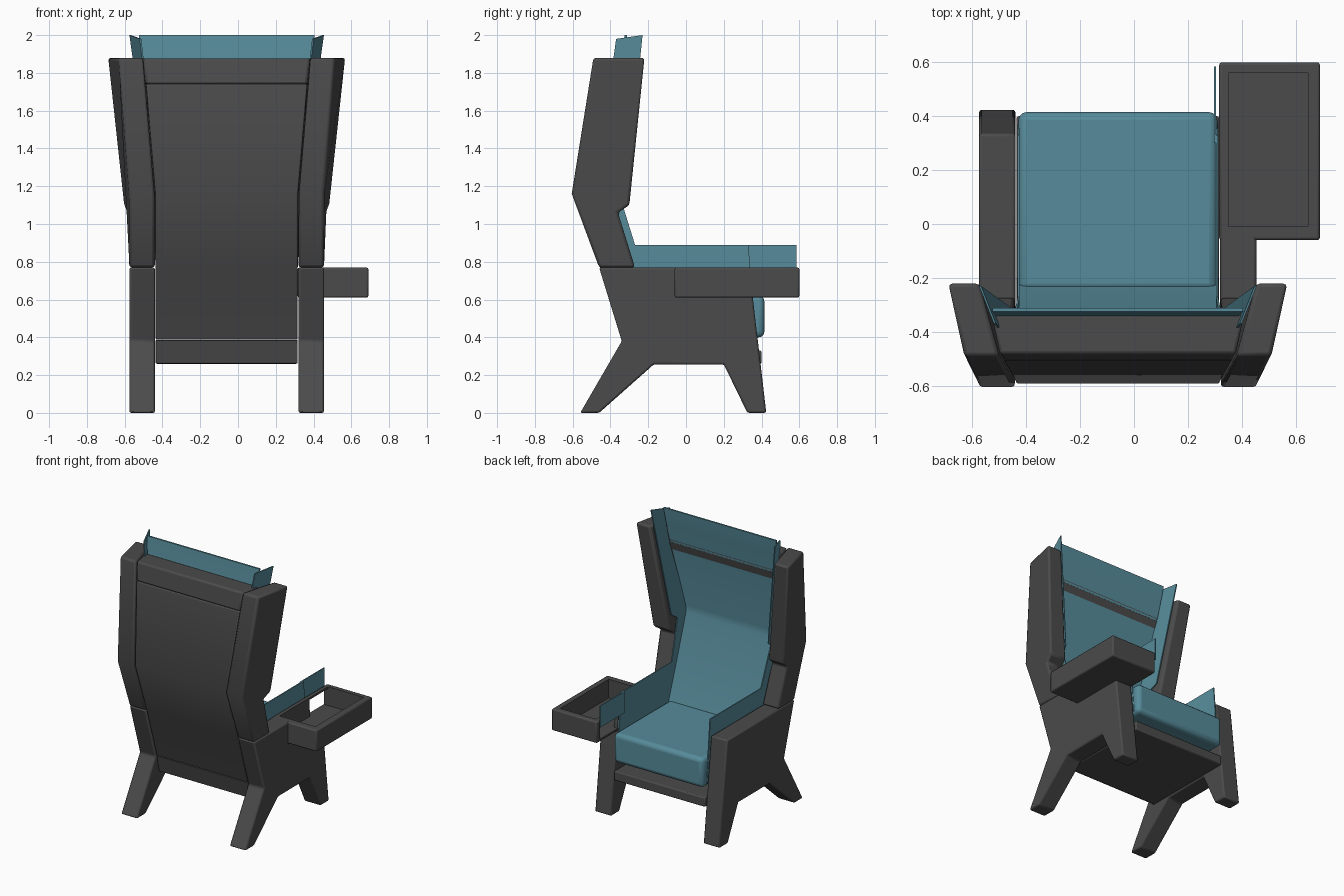
import bpy
import bmesh
import math

cube = bpy.data.objects.get("Cube")
if cube:
    bpy.data.objects.remove(cube)

MID = -0.06  # centre line of the chair; the tray makes it off centre


def material(name, rgb):
    m = bpy.data.materials.new(name)
    m.use_nodes = True
    m.diffuse_color = (*rgb, 1)
    m.node_tree.nodes["Principled BSDF"].inputs["Base Color"].default_value = (*rgb, 1)
    return m


DARK = material("charcoal shell", (0.07, 0.07, 0.07))
TEAL = material("teal upholstery", (0.095, 0.26, 0.325))


def loft(name, side_a, side_b, mat, bevel=0.0, segments=2):
    """Closed solid between two matching outlines of (x, y, z) points."""
    bm = bmesh.new()
    a = [bm.verts.new(p) for p in side_a]
    b = [bm.verts.new(p) for p in side_b]
    bm.faces.new(a)
    bm.faces.new(b[::-1])
    n = len(a)
    for i in range(n):
        j = (i + 1) % n
        bm.faces.new((a[j], a[i], b[i], b[j]))
    bmesh.ops.recalc_face_normals(bm, faces=bm.faces)
    me = bpy.data.meshes.new(name)
    bm.to_mesh(me)
    bm.free()
    ob = bpy.data.objects.new(name, me)
    bpy.context.collection.objects.link(ob)
    me.materials.append(mat)
    if bevel:
        mod = ob.modifiers.new("soft edges", 'BEVEL')
        mod.width = bevel
        mod.segments = segments
        mod.limit_method = 'ANGLE'
        mod.angle_limit = math.radians(35)
    return ob


def box(name, lo, hi, mat, bevel=0.0, segments=2):
    (x0, y0, z0), (x1, y1, z1) = lo, hi
    ring = [(y0, z0), (y1, z0), (y1, z1), (y0, z1)]
    return loft(name, [(x0, *p) for p in ring], [(x1, *p) for p in ring],
                mat, bevel, segments)


def cut(target, cutter):
    mod = target.modifiers.new("cut", 'BOOLEAN')
    mod.object = cutter
    mod.solver = 'EXACT'


def centred(name, outline, mat, bevel=0.0):
    """Solid across the chair; outline holds (half width, y, z)."""
    return loft(name, [(MID - w, y, z) for w, y, z in outline],
                [(MID + w, y, z) for w, y, z in outline], mat, bevel)


# Side frame with splayed legs: (y, z)
FRAME = [(-0.46, 0.77), (-0.34, 0.38), (-0.56, 0), (-0.46, 0), (-0.17, 0.257),
         (0.2, 0.257), (0.325, 0), (0.425, 0), (0.335, 0.77)]
# Flared wing: (y, z, inner half width, outer half width)
WING = [(-0.46, 0.77, 0.38, 0.515), (-0.605, 1.16, 0.38, 0.515),
        (-0.49, 1.88, 0.44, 0.57), (-0.22, 1.88, 0.515, 0.63),
        (-0.3, 1.1, 0.41, 0.545), (-0.36, 1.06, 0.395, 0.53),
        (-0.27, 0.77, 0.38, 0.515)]
# Lining of wing and armrest: (half width, y, z)
LINING = [(0.46, -0.37, 1.98), (0.515, -0.23, 2.0), (0.405, -0.31, 1.22),
          (0.39, -0.36, 1.18), (0.372, -0.27, 0.89), (0.372, 0.33, 0.89),
          (0.372, 0.37, 0.42), (0.372, -0.2, 0.42), (0.372, -0.32, 0.8),
          (0.376, -0.47, 1.25)]

frames = {}
for side, s in (("right", -1), ("left", 1)):
    frames[s] = loft(side + "_leg_frame", [(MID + s * 0.38, *p) for p in FRAME],
                     [(MID + s * 0.515, *p) for p in FRAME], DARK, 0.01)
    loft(side + "_wing", [(MID + s * i, y, z) for y, z, i, o in WING],
         [(MID + s * o, y, z) for y, z, i, o in WING], DARK, 0.014)
    loft(side + "_wing_lining", [(MID + s * w, y, z) for w, y, z in LINING],
         [(MID + s * (w - 0.008), y, z) for w, y, z in LINING], TEAL)

# Back shell in three panels with a seam between them
BACK_W = 0.376
centred("back_shell", [(BACK_W, -0.335, 0.388), (BACK_W, -0.455, 0.77),
                       (BACK_W, -0.592, 1.16), (0.425, -0.505, 1.74),
                       (0.45, -0.35, 1.74), (BACK_W, -0.465, 1.2),
                       (BACK_W, -0.25, 0.62), (BACK_W, -0.2, 0.388)], DARK, 0.006)
centred("head_panel", [(0.425, -0.505, 1.741), (0.438, -0.483, 1.876),
                       (0.47, -0.335, 1.876), (0.45, -0.35, 1.741)], DARK, 0.012)
centred("lower_back_panel", [(BACK_W, -0.335, 0.386), (BACK_W, -0.31, 0.262),
                             (BACK_W, -0.2, 0.262), (BACK_W, -0.2, 0.386)], DARK, 0.004)
box("seat_base", (MID - BACK_W, -0.3, 0.26), (MID + BACK_W, 0.4, 0.33), DARK, 0.008)

# Upholstered back, rising above the shell
centred("back_lining", [(0.367, -0.225, 0.6), (0.372, -0.44, 1.2), (0.374, -0.444, 1.25),
                        (0.45, -0.325, 1.88), (0.465, -0.312, 2.0),
                        (0.465, -0.325, 2.0), (0.45, -0.34, 1.88),
                        (0.374, -0.46, 1.25), (0.372, -0.455, 1.2),
                        (0.367, -0.24, 0.6)], TEAL)
box("seat_cushion", (MID - 0.369, -0.25, 0.4), (MID + 0.369, 0.415, 0.62), TEAL, 0.03, 3)

# Side tray with a sunken pan running into the armrest
tray = box("side_tray", (0.316, -0.06, 0.61), (0.69, 0.6, 0.77), DARK, 0.01)
pan = box("pan_cutter", (0.35, -0.01, 0.63), (0.645, 0.56, 0.9), DARK)
slot = box("slot_cutter", (0.3, 0.345, 0.63), (0.4, 0.56, 0.755), DARK)
for cutter in (pan, slot):
    cutter.hide_render = True
    cutter.hide_viewport = True
    cut(tray, cutter)
cut(frames[1], pan)
box("tray_lining", (0.297, 0.3, 0.73), (0.304, 0.585, 0.89), TEAL)

# Smooth shading with sharp creases
bpy.ops.object.select_all(action='DESELECT')
for ob in bpy.context.collection.objects:
    if ob.type == 'MESH' and not ob.hide_render:
        ob.select_set(True)
        bpy.context.view_layer.objects.active = ob
bpy.ops.object.shade_smooth_by_angle(angle=math.radians(30))
